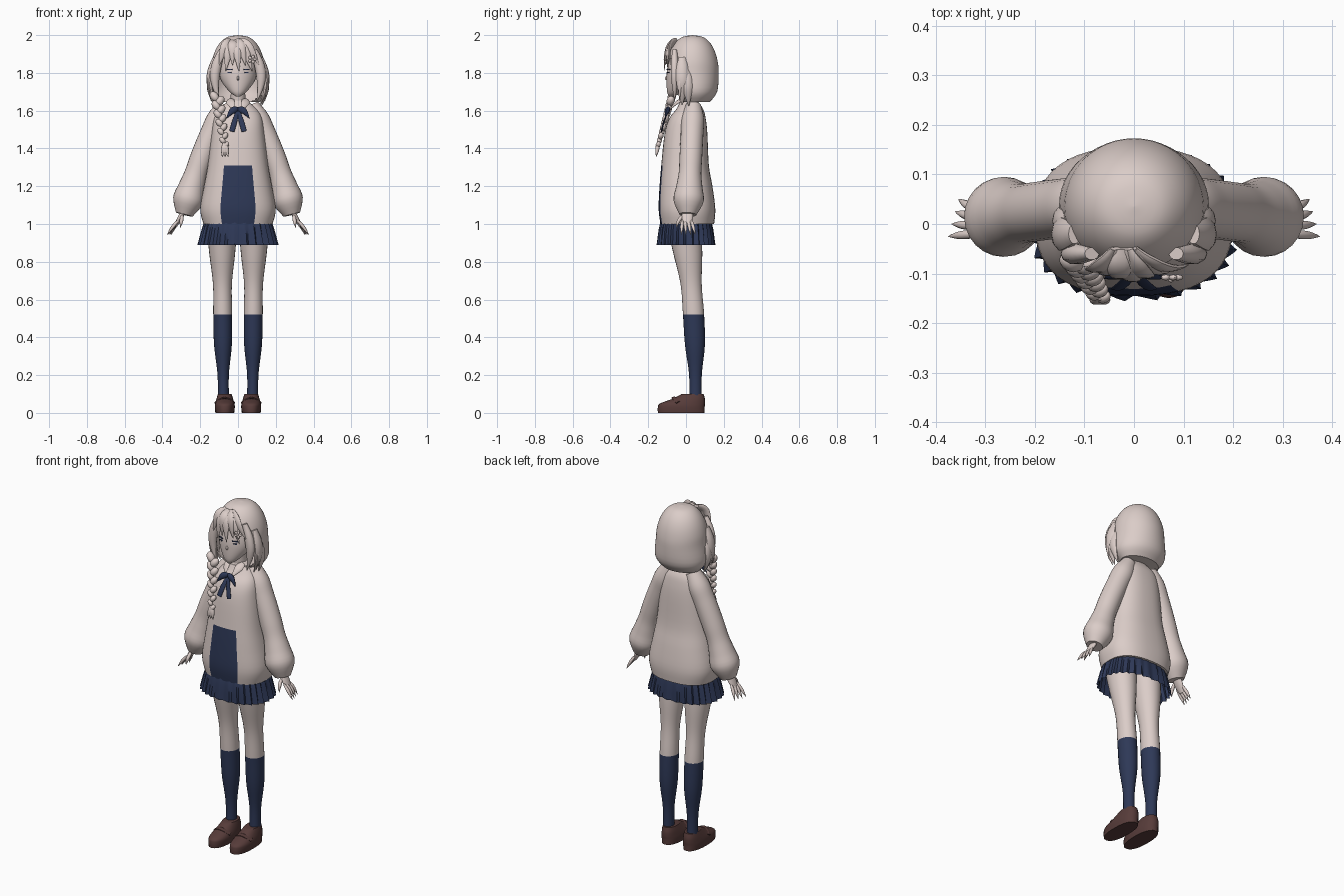
import bpy, bmesh
from math import sin, cos, pi, radians, copysign
from mathutils import Vector, Matrix, Euler

if "Cube" in bpy.data.objects:
    bpy.data.objects.remove(bpy.data.objects["Cube"])


def material(name, *rgb):
    made = bpy.data.materials.new(name)
    made.use_nodes = True
    made.diffuse_color = (*rgb, 1)
    made.node_tree.nodes["Principled BSDF"].inputs["Base Color"].default_value = (*rgb, 1)
    return made


PALE = material("pale_beige", .71, .61, .58)
NAVY = material("navy", .027, .04, .095)
BROWN = material("brown_leather", .095, .045, .042)
parts = []


def finish(name, mesh_builder, *materials):
    mesh = bpy.data.meshes.new(name)
    bmesh.ops.recalc_face_normals(mesh_builder, faces=mesh_builder.faces)
    mesh_builder.to_mesh(mesh)
    mesh_builder.free()
    for each in materials:
        mesh.materials.append(each)
    part = bpy.data.objects.new(name, mesh)
    bpy.context.collection.objects.link(part)
    parts.append(part)


def resample(rows, steps):
    """Smooth curve through all rows of numbers."""
    rows = [Vector(row) for row in rows]
    rows = [rows[0], *rows, rows[-1]]
    smooth = []
    for before, start, end, after in zip(rows, rows[1:], rows[2:], rows[3:]):
        pull_in, pull_out = (end - before) / 2, (after - start) / 2
        for step in range(steps):
            t = step / steps
            ease = t * t * (3 - 2 * t)
            smooth.append(start.lerp(end, ease) + pull_in * t * (1 - t) ** 2
                          - pull_out * t * t * (1 - t))
    return smooth + [rows[-1]]


def loft(name, rows, materials, sides=24, steps=4, tilt=False, power=1, pleat=0,
         caps=True, paint=None, drop=None):
    """Skin over elliptic rings, each given as x, y, z and two radii."""
    rows = resample(rows, steps)
    bm = bmesh.new()
    rings = []
    for index, row in enumerate(rows):
        centre = Vector(row[:3])
        across, depth = Vector((1, 0, 0)), Vector((0, 1, 0))
        if tilt:
            ahead = Vector(rows[min(index + 1, len(rows) - 1)][:3])
            along = ahead - Vector(rows[max(index - 1, 0)][:3])
            across = depth.cross(along).normalized()
            depth = along.cross(across).normalized()
        ring = []
        for corner in range(sides):
            angle = 2 * pi * corner / sides
            fold = 1 + pleat * index / len(rows) * (corner % 4 / 3 - .5)
            x, y = (copysign(abs(q) ** power, q) * fold for q in (cos(angle), sin(angle)))
            ring.append(bm.verts.new(centre + across * x * row[3] + depth * y * row[4]))
        rings.append(ring)
    for lower, upper in zip(rings, rings[1:]):
        for corner in range(sides):
            bm.faces.new((lower[corner - 1], lower[corner], upper[corner], upper[corner - 1]))
    if caps:
        bm.faces.new(rings[0])
        bm.faces.new(rings[-1])
    if drop:
        unwanted = [face for face in bm.faces if drop(face.calc_center_median())]
        bmesh.ops.delete(bm, geom=unwanted, context="FACES")
    if paint:
        for face in bm.faces:
            face.material_index = int(paint(face.calc_center_median()))
    finish(name, bm, *materials)


def stack(name, rows, *materials, x=0, **options):
    """Level rings given as height, y and two radii."""
    loft(name, [(x, y, z, wide, deep) for z, y, wide, deep in rows], materials, **options)


def tube(name, start, end, bend, radii, flat, *materials, **options):
    """Bowed limb with evenly spaced radii; flat is depth over width."""
    rows = []
    for index, radius in enumerate(radii):
        t = index / (len(radii) - 1)
        rows.append((*(Vector(start).lerp(Vector(end), t) + Vector(bend) * sin(pi * t)),
                     radius, radius * flat))
    loft(name, rows, materials, **options)


def lock(name, start, end, bend, width, flat, paint=PALE):
    """Strand that swells in the middle and tapers to its tip."""
    radii = [width * sin(pi * share) for share in (.2, .4, .6, .8, .98)]
    tube(name, start, end, bend, radii, flat, paint, sides=10, tilt=True)


def blobs(name, items, paint):
    """Ellipsoids given as place, rotation and scale."""
    bm = bmesh.new()
    for place, turn, scale in items:
        matrix = Matrix.LocRotScale(Vector(place), Euler(turn), Vector(scale))
        bmesh.ops.create_uvsphere(bm, u_segments=12, v_segments=8, radius=1, matrix=matrix)
    finish(name, bm, paint)


def is_front_panel(centre):
    return centre.z < 1.31 and centre.y < 0 and abs(centre.x) < .075 + (1.31 - centre.z) * .04


def is_face_opening(centre):
    return centre.y < -.025 and centre.z < 1.87


def is_sock(centre):
    return centre.z < .52


# Sweater body with the navy front panel, and pleated skirt
stack("sweater", [(1, .007, .183, .142), (1.08, .005, .2, .15), (1.2, 0, .18, .14),
                  (1.31, -.005, .16, .126), (1.48, 0, .14, .113), (1.56, .008, .128, .096),
                  (1.61, .02, .1, .07), (1.66, .015, .04, .04)],
      PALE, NAVY, sides=48, power=.8, paint=is_front_panel)
stack("skirt", [(1.1, 0, .14, .1), (1, 0, .18, .136), (.89, 0, .207, .15)], NAVY,
      sides=112, power=.85, pleat=.09, caps=False)

for s, side in ((1, "left"), (-1, "right")):
    def at(x, y, z):
        return Vector((s * x, y, z))

    # Sleeve, hand and fingers
    tube(side + "_sleeve", at(.07, .04, 1.63), at(.285, .01, 1.05), at(.02, 0, 0),
         [.04] + [.06] * 5 + [.07, .08, .045], 1, PALE, tilt=True)
    tube(side + "_hand", at(.27, .01, 1.1), at(.33, .005, .99), at(0, 0, 0),
         [.016, .014, .013, .008], 2.2, PALE, tilt=True)
    for finger in range(4):
        lock(f"{side}_finger_{finger + 1}", at(.315, finger * .016 - .02, 1.02),
             at(.375 - finger * .007, finger * .025 - .025, .943), at(.003, 0, 0), .009, 1)
    lock(side + "_thumb", at(.295, -.01, 1.05), at(.305, -.05, .98), at(0, -.01, 0), .01, 1)

    # Leg with knee sock
    tube(side + "_leg", at(.085, -.01, 1), at(.077, .05, .04), at(0, .02, 0),
         [.083, .068, .05, .05, .047, .03, .03], 1.12, PALE, NAVY, steps=6, paint=is_sock)

    # Loafer with strap
    stack(side + "_shoe", [(0, -.025, .05, .124), (.03, -.025, .053, .124),
                           (.05, -.018, .051, .119), (.075, .015, .044, .085),
                           (.1, .035, .036, .058)], BROWN, x=s * .07, power=.85)
    tube(side + "_shoe_strap", at(.022, -.04, .055), at(.118, -.04, .055), at(0, -.022, .025),
         [.006] * 5, 2.5, BROWN, sides=10, tilt=True)

    # Eye drawn as two thin strokes
    bm = bmesh.new()
    for height, width in ((1.818, .032), (1.803, .022)):
        stroke = Matrix.LocRotScale(at(.045, -.093, height), Euler((0, 0, s * .45)),
                                    Vector((width, .006, .005)))
        bmesh.ops.create_cube(bm, size=1, matrix=stroke)
    finish(side + "_eye", bm, NAVY)

    # Shirt collar and ribbon bow
    lock(side + "_collar", at(.045, -.015, 1.66), at(.02, -.09, 1.6), at(.005, 0, .01), .022, .3)
    lock(side + "_bow_loop", at(0, -.09, 1.607), at(.06, -.11, 1.56), at(0, 0, .015), .018, .7, NAVY)
    tube(side + "_bow_tail", at(0, -.09, 1.605), at(.033, -.13, 1.49), at(0, -.005, 0),
         [.008, .012, .014, .014], .3, NAVY, tilt=True)

    # Locks framing the face, and loose wisps
    lock(side + "_front_lock", at(.085, -.06, 1.92), at(.1, -.06, 1.65), at(.03, 0, 0), .027, .8)
    lock(side + "_side_lock", at(.12, -.02, 1.88), at(.118, -.02, 1.63), at(.027, 0, 0), .022, 1.6)
    lock(side + "_ear_lock", at(.13, 0, 1.82), at(.125, .015, 1.625), at(.02, 0, 0), .018, 1.6)
    lock(side + "_wisp", at(.135, -.03, 1.84), at(.142, -.035, 1.65), at(.02, 0, 0), .007, 1.6)

# Neck, head and nose
stack("neck", [(1.6, .02, .042, .045), (1.74, .005, .036, .04)], PALE)
stack("head", [(1.675, -.078, .01, .01), (1.7, -.055, .045, .045), (1.76, -.015, .09, .088),
               (1.82, 0, .1, .1), (1.92, .02, .09, .1)], PALE, sides=32)
blobs("nose", [((0, -.1, 1.772), (.5, 0, 0), (.007, .012, .012))], PALE)

# Bob of hair, open around the face
dome = []
for step in range(6):
    angle = pi / 2 * step / 5
    spread = cos(angle) ** .8
    dome.append((1.8 + .2 * sin(angle), .035, .143 * spread, .138 * spread))
stack("hair", [(1.645, .045, .115, .08), (1.7, .04, .15, .125)] + dome, PALE,
      sides=48, drop=is_face_opening)

# Bangs swept from the parting
for index in range(7):
    tip = index * .035 - .1
    lock(f"bang_{index + 1}", (tip * .2 - .02, -.05, 1.97),
         (tip, abs(tip) * .3 - .115, 1.84 - index % 2 * .03), (0, -.02, .03), .026, .4)

# Flower clip
petals = [((.075, -.113, 1.872), (0, 0, 0), (.006, .005, .006))]
for index in range(5):
    angle = 2 * pi * index / 5
    petals.append(((.075 + .013 * cos(angle), -.108, 1.872 + .013 * sin(angle)),
                   (0, -angle, 0), (.011, .006, .008)))
blobs("flower_clip", petals, PALE)

# Braid over the right shoulder
links = []
for index in range(12):
    t = index / 11
    size = .022 * (1 - .4 * t)
    swing = 1 if index % 2 else -1
    place = Vector((-.112, -.075, 1.675)).lerp(Vector((-.07, -.147, 1.42)), t)
    place.x += swing * size * .6
    links.append((place, (-.25, swing * .65, 0), (size, size, size * 1.4)))
blobs("braid", links, PALE)
for index in range(3):
    lock(f"braid_tail_{index + 1}", (-.07, -.147, 1.43), (index * .016 - .084, -.158, 1.355),
         (0, 0, 0), .014, .8)

# Smooth shading with crisp folds
bpy.ops.object.select_all(action="DESELECT")
for part in parts:
    part.select_set(True)
bpy.context.view_layer.objects.active = parts[0]
bpy.ops.object.shade_smooth_by_angle(angle=radians(45))
